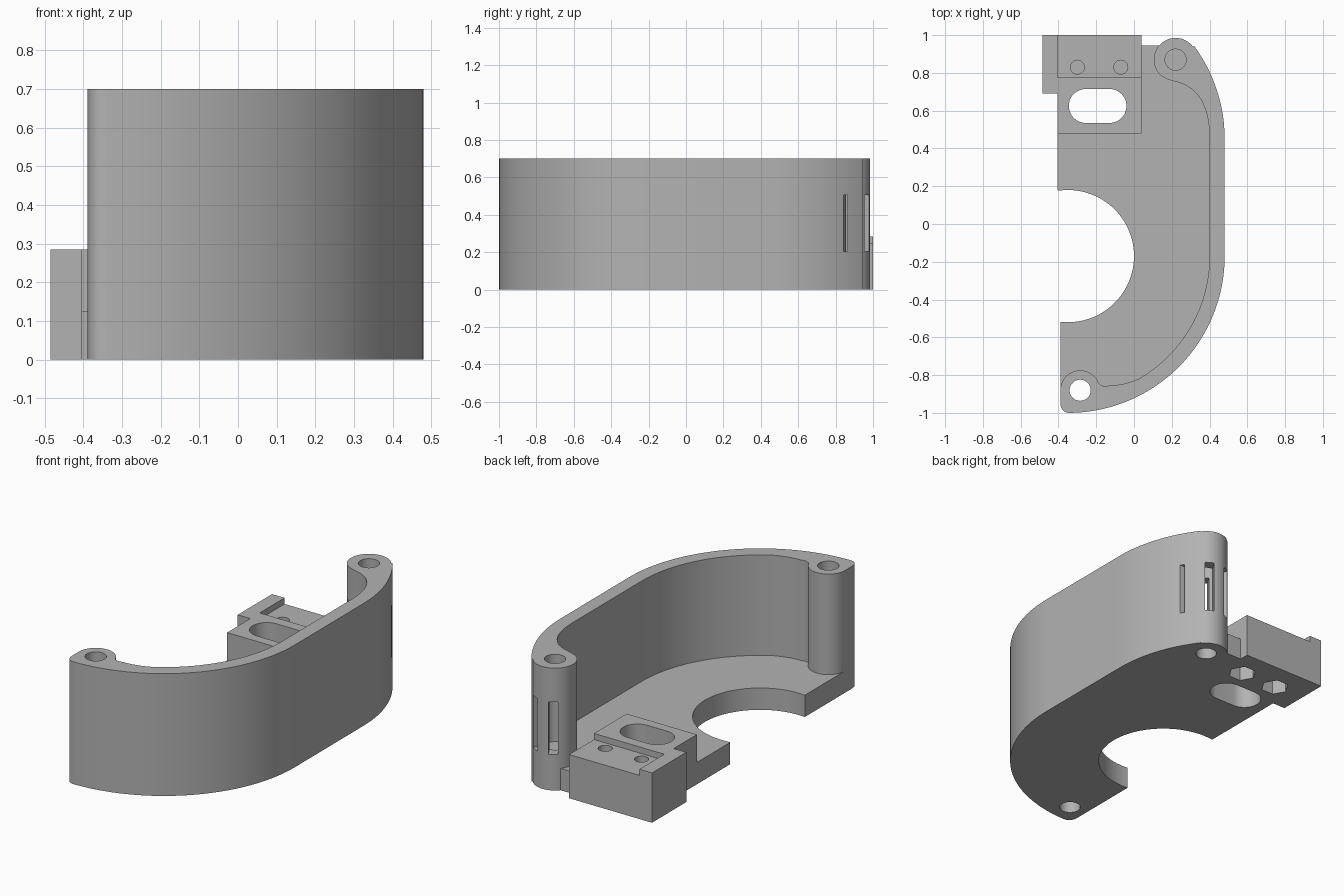
import bpy, bmesh
from math import sin, cos, radians
from mathutils import Vector

cube = bpy.data.objects.get("Cube")
if cube:
    bpy.data.objects.remove(cube, do_unlink=True)

grey = bpy.data.materials.new("plain_grey")
grey.use_nodes = True
colour = (0.45, 0.45, 0.45, 1)
grey.diffuse_color = colour
grey.node_tree.nodes["Principled BSDF"].inputs["Base Color"].default_value = colour


def arc(c, r, a, b, n=24):
    angles = [radians(a + (b - a) * i / n) for i in range(n + 1)]
    return [(c[0] + r * cos(t), c[1] + r * sin(t)) for t in angles]


def bend(a, b, c, n=10):
    a, b, c = Vector(a), Vector(b), Vector(c)
    steps = [i / n for i in range(n + 1)]
    return [tuple(a * (1 - t) ** 2 + b * 2 * t * (1 - t) + c * t * t) for t in steps]


def rect(x0, x1, y0, y1):
    return [(x0, y0), (x1, y0), (x1, y1), (x0, y1)]


def prism(name, outline, z0, z1):
    """Extrude a closed outline upwards."""
    pts = []
    for p in outline:
        if not pts or (Vector(p) - Vector(pts[-1])).length > 0.001:
            pts.append(p)
    if (Vector(pts[0]) - Vector(pts[-1])).length < 0.001:
        pts.pop()
    bm = bmesh.new()
    face = bm.faces.new([bm.verts.new((x, y, z0)) for x, y in pts])
    top = bmesh.ops.extrude_face_region(bm, geom=[face])["geom"]
    bmesh.ops.translate(bm, vec=(0, 0, z1 - z0),
                        verts=[v for v in top if isinstance(v, bmesh.types.BMVert)])
    bmesh.ops.recalc_face_normals(bm, faces=bm.faces)
    mesh = bpy.data.meshes.new(name)
    bm.to_mesh(mesh)
    bm.free()
    mesh.materials.append(grey)
    ob = bpy.data.objects.new(name, mesh)
    bpy.context.collection.objects.link(ob)
    return ob


def activate(ob):
    bpy.ops.object.select_all(action='DESELECT')
    ob.select_set(True)
    bpy.context.view_layer.objects.active = ob


def cut(ob, outline, z0, z1):
    cutter = prism("cutter", outline, z0, z1)
    cutter.hide_render = True
    mod = ob.modifiers.new("cut", 'BOOLEAN')
    mod.operation, mod.solver, mod.object = 'DIFFERENCE', 'EXACT', cutter
    activate(ob)
    bpy.ops.object.modifier_apply(modifier=mod.name)
    bpy.data.objects.remove(cutter, do_unlink=True)


# Shared centres: lower and upper wall arcs, and the two screw bosses
low, high = (-0.35, -0.17), (-0.35, 0.45)
back_boss, front_boss = (0.22, 0.87), (-0.285, -0.88)
height, thick = 0.7, 0.125

# Inner face of the wall, from the back boss to the front boss
inner = (arc(back_boss, 0.115, 139, 225)
         + bend((0.139, 0.789), (0.165, 0.765), (0.235, 0.75))
         + bend((0.235, 0.75), (0.4, 0.7), (0.4, 0.45), 16)
         + arc(low, 0.75, 0, -60, 32)
         + bend((0.025, -0.82), (-0.06, -0.855), (-0.13, -0.855))
         + bend((-0.13, -0.855), (-0.172, -0.868), (-0.19, -0.836))
         + arc(front_boss, 0.105, 25, 180))
# Outer face, back round to the back boss
outer = (bend((-0.39, -0.94), (-0.39, -1), (-0.34, -1))
         + arc(low, 0.83, -89, 0, 40)
         + arc(high, 0.83, 0, 36.4, 20)
         + arc(back_boss, 0.115, 36.4, 139))

# Curved wall with screw holes
wall = prism("curved_wall", inner + outer, 0, height)
cut(wall, arc(front_boss, 0.056, 0, 360, 32), -0.1, 0.8)
cut(wall, arc(back_boss, 0.056, 0, 360, 32), 0.2, 0.8)
cut(wall, arc(back_boss, 0.056, 0, 360, 32), -0.1, 0.18)

# Narrow windows round the back boss
for angle, width in ((-6, 0.02), (60, 0.05), (120, 0.05), (240, 0.05)):
    along = Vector((cos(radians(angle)), sin(radians(angle))))
    side = Vector((-along.y, along.x)) * width / 2
    c = Vector(back_boss)
    far = c + along * 0.2
    near = c + along * 0.02
    cut(wall, [near - side, far - side, far + side, near + side], 0.205, 0.505)

# Floor plate with the half-round opening
plate = prism("floor_plate", inner + arc(low, 0.35, -96.5, 98, 48)
              + [(-0.405, 0.18), (-0.405, 0.48), (0.04, 0.48), (0.04, 0.945)], 0, thick)

# Mounting block with side ear, lowered shelf, slot and nut pockets
block = prism("mounting_block", [(-0.405, 0.48), (0.04, 0.48), (0.04, 1), (-0.485, 1),
                                 (-0.485, 0.69), (-0.405, 0.69)], 0, 0.285)
cut(block, rect(-0.405, 0.1, 0.775, 1.1), 0.25, 0.4)
cut(block, arc((-0.13, 0.625), 0.09, -90, 90) + arc((-0.255, 0.625), 0.09, 90, 270), -0.1, 0.4)
for x in (-0.3, -0.07):
    cut(block, arc((x, 0.83), 0.037, 0, 360, 24), 0.14, 0.4)
    cut(block, arc((x, 0.83), 0.075, 0, 360, 6), -0.1, 0.12)

for ob in (wall, plate, block):
    activate(ob)
    bpy.ops.object.shade_smooth_by_angle(angle=radians(30))
